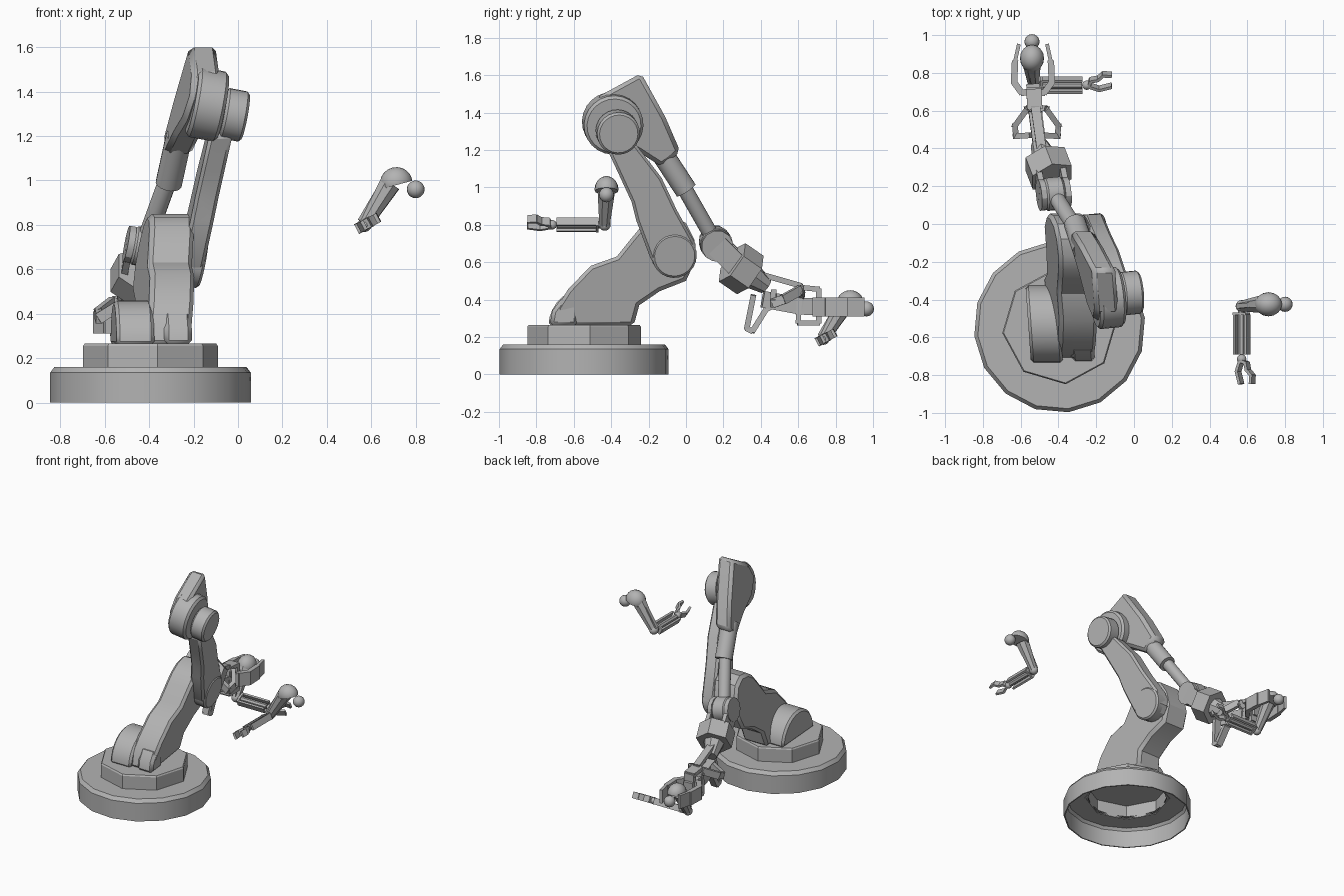
import bpy, bmesh, math
from mathutils import Vector, Matrix

cube = bpy.data.objects.get("Cube")
if cube:
    bpy.data.objects.remove(cube, do_unlink=True)

grey = bpy.data.materials.new("grey metal")
grey.use_nodes = True
grey.diffuse_color = (0.45, 0.45, 0.45, 1)
grey.node_tree.nodes["Principled BSDF"].inputs["Base Color"].default_value = (0.45, 0.45, 0.45, 1)

AXLE = Vector((1, 0.1, -0.19)).normalized()   # shared axis of the big joints
parts = []


def finish(name, bm, bevel=0, move=None):
    if move:
        bm.transform(move)
    bmesh.ops.recalc_face_normals(bm, faces=bm.faces)
    me = bpy.data.meshes.new(name)
    bm.to_mesh(me)
    bm.free()
    me.materials.append(grey)
    ob = bpy.data.objects.new(name, me)
    bpy.context.collection.objects.link(ob)
    if bevel:
        mod = ob.modifiers.new("bevel", 'BEVEL')
        mod.width, mod.segments, mod.limit_method = bevel, 1, 'ANGLE'
        mod.angle_limit = math.radians(50)
    parts.append(ob)


def frame(p, q, side):
    """Matrix at the middle of p-q with z along it and x near side."""
    z = (q - p).normalized()
    y = z.cross(Vector(side)).normalized()
    x = y.cross(z)
    m = Matrix((x, y, z)).transposed().to_4x4()
    m.translation = (p + q) / 2
    return m


def tube(name, p, q, r1, r2=None, n=20, bevel=0, move=None, side=(0, 0.3, 1)):
    p, q = Vector(p), Vector(q)
    bm = bmesh.new()
    bmesh.ops.create_cone(bm, cap_ends=True, segments=n, radius1=r1, radius2=r1 if r2 is None else r2,
                          depth=(q - p).length, matrix=frame(p, q, side))
    finish(name, bm, bevel, move)


def bars(name, points, w, h, side=(1, 0, 0), move=None):
    """Chain of rectangular bars through points; w runs along side."""
    bm = bmesh.new()
    for p, q in zip(points, points[1:]):
        p, q = Vector(p), Vector(q)
        size = Matrix.Diagonal((w, h, (q - p).length + 0.3 * min(w, h), 1))
        bmesh.ops.create_cube(bm, size=1, matrix=frame(p, q, side) @ size)
    finish(name, bm, 0, move)


def ball(name, at, size, move, turn=0, dome=False):
    bm = bmesh.new()
    bmesh.ops.create_uvsphere(bm, u_segments=16, v_segments=10, radius=1)
    if dome:
        cut = bmesh.ops.bisect_plane(bm, geom=bm.verts[:] + bm.edges[:] + bm.faces[:], plane_co=(0, 0, -0.15),
                                     plane_no=(0, 0, -1), clear_outer=True)
        bmesh.ops.holes_fill(bm, edges=[e for e in cut["geom_cut"] if isinstance(e, bmesh.types.BMEdge)])
    bm.transform(Matrix.Translation(at) @ Matrix.Rotation(turn, 4, 'Y') @ Matrix.Diagonal((*size, 1)))
    finish(name, bm, 0, move)


def plate(name, outline, x, width, lean_y, lean_z, origin, bevel=0.015):
    """Side outline (y, z) given a thickness in x and a lean."""
    bm = bmesh.new()
    rings = []
    for s in (-0.5, 0.5):
        rings.append([bm.verts.new((x + s * width + lean_y * (y - origin[0]) + lean_z * (z - origin[1]), y, z))
                      for y, z in outline])
    bm.faces.new(rings[0])
    bm.faces.new(rings[1][::-1])
    n = len(outline)
    for i in range(n):
        j = (i + 1) % n
        bm.faces.new((rings[0][i], rings[0][j], rings[1][j], rings[1][i]))
    finish(name, bm, bevel)


def lathe(name, profile, n):
    """Spin a profile (radius, z) around the base centre."""
    bm = bmesh.new()
    vs = [bm.verts.new((r, 0, z)) for r, z in profile]
    edges = [bm.edges.new(e) for e in zip(vs, vs[1:])]
    bmesh.ops.spin(bm, geom=vs + edges, cent=(0, 0, 0), axis=(0, 0, 1), angle=math.tau, steps=n)
    bmesh.ops.remove_doubles(bm, verts=bm.verts, dist=0.0005)
    finish(name, bm, 0, Matrix.Translation((-0.394, -0.545, 0)) @ Matrix.Rotation(math.radians(6), 4, 'Z'))


# Base: hollow round foot and octagonal plinth
lathe("base_ring", [(0.28, 0.15), (0.43, 0.15), (0.445, 0.13), (0.445, 0), (0.454, 0), (0.454, 0.135),
                    (0.435, 0.16), (0.28, 0.16)], 16)
lathe("base_plinth", [(0.297, 0.145), (0.297, 0.255), (0, 0.255), (0, 0.265), (0.298, 0.265), (0.305, 0.255),
                      (0.305, 0.145), (0.297, 0.145)], 8)

# Half-round motor cover and front rib
arc = [math.pi * i / 14 for i in range(15)]
plate("motor_cover", [(-0.53 + 0.205 * math.cos(a), 0.26 + 0.2 * math.sin(a)) for a in arc],
      -0.475, 0.17, -0.07, 0, (-0.53, 0.26))
plate("front_rib", [(-0.73, 0.26), (-0.715, 0.34), (-0.67, 0.4), (-0.58, 0.42), (-0.58, 0.26)],
      -0.27, 0.125, -0.1, 0, (-0.7, 0.26), 0.02)

# Lower arm
plate("lower_arm", [(-0.71, 0.26), (-0.69, 0.36), (-0.63, 0.455), (-0.51, 0.58), (-0.37, 0.63), (-0.29, 0.73),
                    (-0.24, 0.79), (-0.17, 0.835), (-0.08, 0.85), (0, 0.81), (0.045, 0.72), (0.055, 0.62),
                    (0, 0.5), (-0.14, 0.445), (-0.25, 0.37), (-0.28, 0.26)],
      -0.352, 0.2, -0.14, 0.17, (0, 0.65), 0.02)

# Middle link with its joints
plate("middle_link", [(-0.42, 1.2), (-0.35, 1.05), (-0.29, 0.92), (-0.265, 0.82), (-0.19, 0.62), (-0.12, 0.54),
                      (0, 0.54), (0.05, 0.6), (0.05, 0.7), (-0.05, 0.88), (-0.13, 1.05), (-0.26, 1.22),
                      (-0.34, 1.28)], -0.212, 0.105, -0.1, 0.18, (-0.07, 0.64))
elbow = Vector((-0.07, -0.385, 1.33))
knee = Vector((-0.2, -0.065, 0.64))
hub = elbow + Vector((0, 0.015, -0.025))
tube("lower_joint", knee - AXLE * 0.1, knee + AXLE * 0.045, 0.12, n=24, bevel=0.012)
tube("upper_joint_disc", elbow - AXLE * 0.14, elbow, 0.16, n=24, bevel=0.015)
tube("upper_joint_hub", hub, hub + AXLE * 0.105, 0.115, n=24, bevel=0.012)

# Forearm housing and telescoping rod
plate("forearm_housing", [(-0.24, 1.61), (-0.11, 1.375), (-0.03, 1.19), (-0.13, 1.11), (-0.27, 1.2),
                          (-0.43, 1.27), (-0.52, 1.38), (-0.46, 1.49)], -0.178, 0.125, -0.18, 0.19, (-0.35, 1.4), 0.022)
tube("forearm_sleeve", (-0.265, -0.14, 1.2), (-0.312, 0, 0.985), 0.06, n=16)
wrist = Vector((-0.425, 0.16, 0.70))
tube("forearm_rod", (-0.298, -0.04, 1.05), wrist, 0.042, n=16)

# Wrist joint, fork and block
tube("wrist_joint", wrist - AXLE * 0.05, wrist + AXLE * 0.05, 0.088, n=16, bevel=0.01)
block = Vector((-0.452, 0.295, 0.565))
aim = Vector((-0.05, 0.13, -0.09)).normalized()
for s in (-1, 1):
    off = AXLE * 0.065 * s
    tube("wrist_cheek", wrist + off - AXLE * 0.015, wrist + off + AXLE * 0.015, 0.085, n=12)
    bars("wrist_fork", [wrist + off, block + off], 0.03, 0.12, AXLE)
tube("wrist_block", block - aim * 0.062, block + aim * 0.062, 0.125, n=6, side=(1, 0, 0))
tube("wrist_neck", block + aim * 0.05, block + aim * 0.17, 0.075, 0.045, n=8)

# Linkage claw between wrist and palm
bars("upper_linkage", [(-0.49, 0.4, 0.535), (-0.52, 0.61, 0.475), (-0.525, 0.62, 0.4)], 0.05, 0.03)
bars("lower_linkage", [(-0.47, 0.36, 0.42), (-0.49, 0.325, 0.245), (-0.49, 0.355, 0.23), (-0.5, 0.43, 0.35),
                       (-0.51, 0.5, 0.38)], 0.05, 0.03)
for s in (-1, 1):
    c = -0.515
    bars("side_linkage", [(c + s * 0.03, 0.47, 0.43), (c + s * 0.11, 0.465, 0.38), (c + s * 0.115, 0.52, 0.4),
                          (c + s * 0.05, 0.61, 0.45), (c, 0.62, 0.42)], 0.05, 0.03, (0, 0, 1))
bars("palm", [(-0.5, 0.42, 0.40), (-0.525, 0.61, 0.365)], 0.07, 0.09)
bars("palm_frame", [(-0.525, 0.6, 0.275), (-0.525, 0.61, 0.465), (-0.53, 0.71, 0.455), (-0.53, 0.71, 0.275),
                    (-0.525, 0.6, 0.275)], 0.08, 0.028)
bars("palm_tip", [(-0.525, 0.6, 0.365), (-0.535, 0.73, 0.36)], 0.07, 0.09)

# Gripper jaws, thinner at the tips
for s in (-1, 1):
    c = -0.535
    bars("gripper_jaw", [(c, 0.7, 0.36), (c + s * 0.06, 0.695, 0.36), (c + s * 0.1, 0.75, 0.36),
                         (c + s * 0.095, 0.86, 0.36)], 0.1, 0.034, (0, 0, 1))
    bars("gripper_jaw_tip", [(c + s * 0.097, 0.85, 0.36), (c + s * 0.075, 0.95, 0.36)], 0.1, 0.02, (0, 0, 1))


def small_arm(label, m):
    """Small arm: shoulder, upper arm, forearm with rods, and claw."""
    ball(label + "_shoulder_ball", (0.8, -0.425, 0.96), (0.04, 0.04, 0.04), m)
    ball(label + "_shoulder", (0.712, -0.425, 0.99), (0.073, 0.064, 0.07), m, math.radians(-15), True)
    tube(label + "_upper_arm", (0.685, -0.425, 0.985), (0.572, -0.435, 0.8), 0.05, 0.03, n=8, move=m)
    bars(label + "_upper_arm_strut", [(0.655, -0.425, 0.99), (0.555, -0.435, 0.82)], 0.025, 0.03, (0, 1, 0), m)
    ball(label + "_elbow", (0.57, -0.435, 0.8), (0.032, 0.032, 0.032), m)
    # Forearm and claw are rolled about the forearm axis
    roll = m @ Matrix.Translation((0.57, 0, 0.8)) @ Matrix.Rotation(math.radians(-28), 4, 'Y')
    up = (0, 0, 1)
    bars(label + "_elbow_bridge", [(-0.038, -0.475, 0), (0.035, -0.475, 0)], 0.05, 0.015, up, roll)
    tube(label + "_forearm", (0, -0.44, 0), (0, -0.69, 0), 0.02, n=8, move=roll)
    for x in (-0.034, 0.034):
        bars(label + "_forearm_rail", [(x, -0.48, 0), (x, -0.69, 0)], 0.014, 0.045, (1, 0, 0), roll)
    ball(label + "_wrist", (0, -0.715, 0), (0.025, 0.025, 0.025), roll)
    bars(label + "_thumb", [(0, -0.72, 0), (-0.022, -0.78, 0), (-0.004, -0.845, 0)], 0.045, 0.016, up, roll)
    bars(label + "_finger", [(0, -0.725, 0), (0.03, -0.735, 0), (0.038, -0.775, 0), (0.065, -0.8, 0),
                             (0.062, -0.845, 0)], 0.045, 0.016, up, roll)


# One small arm stands free, its twin sits in the gripper
small_arm("free_arm", Matrix.Identity(4))
small_arm("held_arm", Matrix.Translation((-0.965, 0.165, -0.61)) @ Matrix.Rotation(math.pi / 2, 4, 'Z'))

# Shading: smooth rounds, crisp edges
for ob in parts:
    ob.select_set(True)
bpy.context.view_layer.objects.active = parts[0]
bpy.ops.object.shade_smooth_by_angle(angle=math.radians(30))
